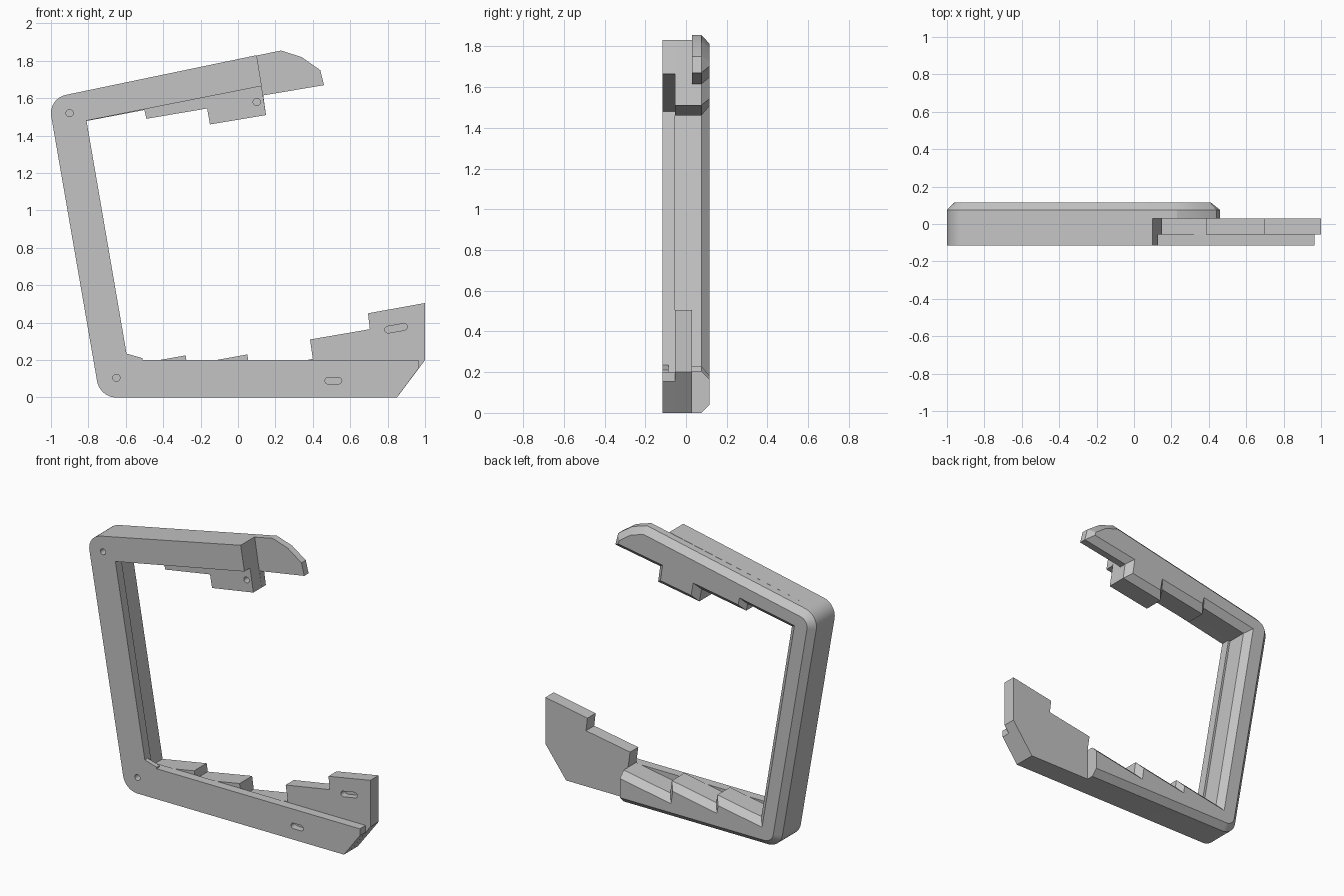
import bpy
import bmesh
from math import cos, sin, radians
from mathutils import Vector
from mathutils.geometry import intersect_line_line_2d as _unused  # noqa: F401

cube = bpy.data.objects.get("Cube")
if cube:
    bpy.data.objects.remove(cube, do_unlink=True)

GREY = (0.55, 0.55, 0.55, 1)
mat = bpy.data.materials.new("plain grey")
mat.use_nodes = True
mat.diffuse_color = GREY
mat.node_tree.nodes["Principled BSDF"].inputs["Base Color"].default_value = GREY

# Depth of each layer, front to back
FRONT, STEP, MID, BACK = -0.115, -0.055, 0.03, 0.115
BEVEL = 0.04


def arc(cx, cz, r, a0, a1, n=10):
    angles = [radians(a0 + (a1 - a0) * i / n) for i in range(n + 1)]
    return [(cx + r * cos(a), cz + r * sin(a)) for a in angles]


def inset(points, widths):
    """Move each edge of a clockwise outline inward by its own width."""
    pts = [Vector(p) for p in points]
    result = []
    for i, p in enumerate(pts):
        d0 = (p - pts[i - 1]).normalized()
        d1 = (pts[(i + 1) % len(pts)] - p).normalized()
        n0, n1 = Vector((d0.y, -d0.x)), Vector((d1.y, -d1.x))
        w0, w1 = widths[i - 1], widths[i]
        det = n0.x * n1.y - n0.y * n1.x
        if abs(det) < 1e-4:
            result.append(p + n0 * w0)
        else:
            result.append(p + Vector((w0 * n1.y - w1 * n0.y,
                                      w1 * n0.x - w0 * n1.x)) / det)
    return result


def prism(name, points, y0, y1, flat_edges=None):
    """Extrude an x-z outline along y; bevel the back if flat_edges is given."""
    rings = [(points, y0), (points, y1)]
    if flat_edges is not None:
        n = len(points)
        flat = [e % n for e in flat_edges]
        widths = [0 if i in flat else BEVEL for i in range(n)]
        rings = [(points, y0), (points, y1 - BEVEL), (inset(points, widths), y1)]
    bm = bmesh.new()
    loops = [[bm.verts.new((p[0], y, p[1])) for p in ring] for ring, y in rings]
    bm.faces.new(loops[0])
    bm.faces.new(loops[-1][::-1])
    for a, b in zip(loops, loops[1:]):
        for i in range(len(a)):
            bm.faces.new((a[i - 1], a[i], b[i], b[i - 1]))
    bmesh.ops.recalc_face_normals(bm, faces=bm.faces)
    mesh = bpy.data.meshes.new(name)
    bm.to_mesh(mesh)
    bm.free()
    mesh.materials.append(mat)
    obj = bpy.data.objects.new(name, mesh)
    bpy.context.collection.objects.link(obj)
    return obj


def select(obj):
    bpy.ops.object.select_all(action="DESELECT")
    obj.select_set(True)
    bpy.context.view_layer.objects.active = obj


def cut_slot(obj, cx, cz, half, r, tilt, floor):
    """Sink a round-ended blind slot into the front of a part."""
    dx, dz = half * cos(radians(tilt)), half * sin(radians(tilt))
    outline = (arc(cx + dx, cz + dz, r, tilt + 90, tilt - 90)
               + arc(cx - dx, cz - dz, r, tilt - 90.5, tilt - 269.5))
    cutter = prism("slot_cutter", outline, FRONT - 0.05, floor)
    cutter.hide_render = True
    mod = obj.modifiers.new("slot", "BOOLEAN")
    mod.operation = "DIFFERENCE"
    mod.solver = "EXACT"
    mod.object = cutter
    select(obj)
    bpy.ops.object.modifier_apply(modifier=mod.name)
    bpy.data.objects.remove(cutter, do_unlink=True)


# Shared outlines: rounded outer side and stepped inner side
outer = arc(-0.65, 0.105, 0.105, 270, 190) + arc(-0.9, 1.52, 0.1, 190, 101.5)
upper_steps = [(0.15, 1.51), (-0.15, 1.46), (-0.165, 1.545),
               (-0.49, 1.49), (-0.5, 1.537)]
lower_steps = [(-0.822, 1.476), (-0.6, 0.168), (-0.28, 0.225), (-0.272, 0.172),
               (0.05, 0.23), (0.062, 0.146), (0.4, 0.206)]

# Front plate of the frame
front_plate = prism("front_plate", outer + [
    (0.1, 1.83), (0.127, 1.665), (-0.81, 1.48), (-0.59, 0.2),
    (0.965, 0.2), (0.965, 0.155), (0.85, 0)], FRONT, STEP)

# Small wedge in the lower inside corner
prism("corner_wedge", [(-0.61, 0.19), (-0.597, 0.235), (-0.51, 0.21),
                       (-0.51, 0.19)], FRONT, FRONT + 0.03)

# Middle plate with stepped jaw and raised lower end
middle_plate = prism("middle_plate", outer + [(0.1, 1.83)] + upper_steps
                     + lower_steps + [
    (0.385, 0.31), (0.705, 0.365), (0.695, 0.45), (1, 0.505),
    (1, 0.2), (0.85, 0)], STEP, MID)

# Back plate with upper tip and bevelled rim; the lower end stays square
back_plate = prism("back_plate", outer + [
    (0.23, 1.855), (0.34, 1.82), (0.44, 1.75), (0.46, 1.67), (0.135, 1.615)]
    + upper_steps + lower_steps + [(0.4, 0)], MID, BACK, flat_edges=[-2])

# Pin holes and slots
for x, z in ((-0.9, 1.52), (-0.65, 0.105)):
    cut_slot(front_plate, x, z, 0.0005, 0.019, 0, STEP - 0.015)
cut_slot(front_plate, 0.51, 0.09, 0.027, 0.018, 0, STEP - 0.015)
cut_slot(middle_plate, 0.1, 1.58, 0.0005, 0.019, 0, STEP + 0.045)
cut_slot(middle_plate, 0.845, 0.37, 0.043, 0.018, 10, STEP + 0.045)

# Smooth the round corners, keep the edges sharp
for part in (front_plate, middle_plate, back_plate):
    select(part)
    bpy.ops.object.shade_smooth_by_angle(angle=radians(25))
